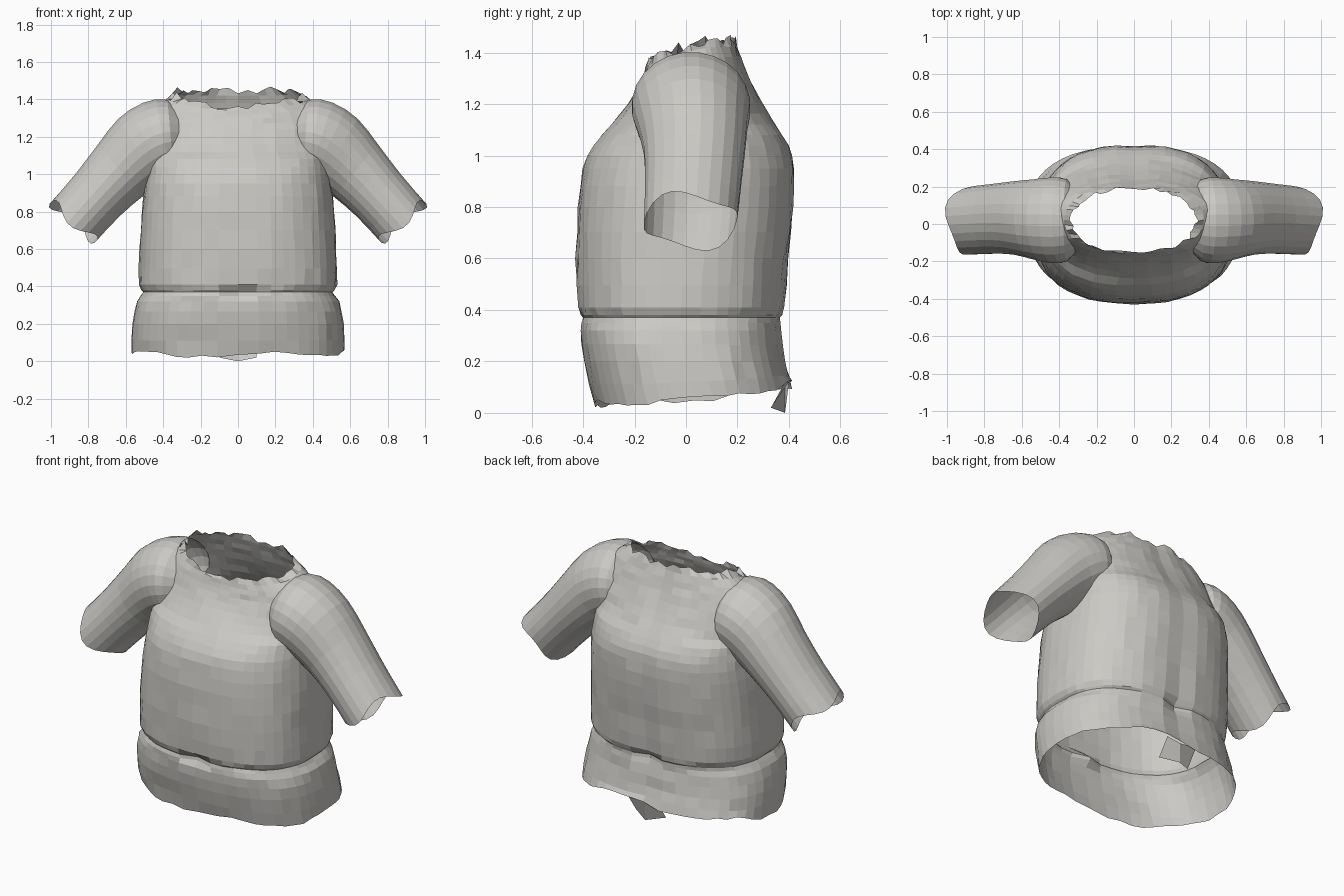
import bpy, bmesh, random
from math import sin, cos, pi, radians, exp
from mathutils import Vector

random.seed(4)
if "Cube" in bpy.data.objects:
    bpy.data.objects.remove(bpy.data.objects["Cube"])

cloth = bpy.data.materials.new("warm grey cloth")
cloth.use_nodes = True
cloth.diffuse_color = (0.6, 0.59, 0.56, 1)
cloth.node_tree.nodes["Principled BSDF"].inputs["Base Color"].default_value = (0.6, 0.59, 0.56, 1)


def spow(v, p):
    return (1 if v >= 0 else -1) * abs(v) ** p


def refine(rows, steps):
    """Smoothly interpolate the section rows."""
    out = []
    last = len(rows) - 1
    for i in range(last):
        a, b = rows[max(i - 1, 0)], rows[i]
        c, d = rows[i + 1], rows[min(i + 2, last)]
        for k in range(steps):
            t = k / steps
            out.append([0.5 * (2 * q + (r - p) * t + (2 * p - 5 * q + 4 * r - s) * t * t
                               + (3 * q - p - 3 * r + s) * t ** 3)
                        for p, q, r, s in zip(a, b, c, d)])
    return out + [list(rows[-1])]


def loft(name, rings):
    """Closed skin over rings, with a fan at each end; returns the fan centres."""
    bm = bmesh.new()
    loops = [[bm.verts.new(p) for p in ring] for ring in rings]
    n = len(loops[0])
    for a, b in zip(loops, loops[1:]):
        for i in range(n):
            j = (i + 1) % n
            bm.faces.new((a[i], a[j], b[j], b[i]))
    centres = []
    for ring in (loops[0], loops[-1]):
        mid = sum((v.co for v in ring), Vector()) / n
        centres.append(mid)
        hub = bm.verts.new(mid)
        for i in range(n):
            bm.faces.new((ring[i], ring[(i + 1) % n], hub))
    bmesh.ops.recalc_face_normals(bm, faces=bm.faces)
    mesh = bpy.data.meshes.new(name)
    bm.to_mesh(mesh)
    bm.free()
    mesh.materials.append(cloth)
    obj = bpy.data.objects.new(name, mesh)
    bpy.context.collection.objects.link(obj)
    return obj, centres


# Torso sections: front z, back z, half width, front y, back y, side lift
torso_rows = refine([
    (.04, .11, .57, -.355, .415, -.02),
    (.2, .2, .565, -.395, .385, 0),
    (.32, .32, .54, -.41, .37, 0),
    (.37, .37, .507, -.405, .37, 0),
    (.41, .41, .53, -.42, .385, 0),
    (.6, .6, .525, -.427, .40, 0),
    (.8, .8, .515, -.42, .42, 0),
    (.95, .95, .50, -.40, .423, 0),
    (1.04, 1.04, .49, -.36, .40, 0),
    (1.12, 1.12, .485, -.29, .35, 0),
    (1.2, 1.21, .48, -.225, .295, 0),
    (1.27, 1.31, .46, -.185, .245, .01),
    (1.32, 1.38, .42, -.165, .215, .02),
    (1.36, 1.45, .335, -.15, .19, .03)], 2)

SIDES = 48
torso_rings = []
for r, (zf, zb, hw, yf, yb, lift) in enumerate(torso_rows):
    neck, hem = r == len(torso_rows) - 1, r == 0
    power = 0.8 if zf < 1.1 else 0.9
    ring = []
    for i in range(SIDES):
        t = 2 * pi * i / SIDES
        cx, cy = spow(sin(t), power), -spow(cos(t), power)
        x, y = hw * cx, (yf + yb) / 2 + (yb - yf) / 2 * cy
        z = zf + (zb - zf) * (cy + 1) / 2 + lift * cx * cx
        # Pinched creases at the waist and a shallow groove down the back
        pinch = exp(-(x / .06) ** 2 - ((z - .36) / .035) ** 2)
        if cy < 0:
            y += .035 * pinch
        else:
            y -= .03 * pinch + .01 * exp(-(x / .04) ** 2)
        # Slight wrinkles, torn neck and uneven hem
        if neck:
            x *= 1 + random.uniform(-.06, .03)
            y += random.uniform(-.01, .01)
            z += random.uniform(-.022, .02)
        elif hem:
            z += .015 * sin(5 * t) + random.uniform(-.01, .01)
        else:
            y += random.uniform(-.004, .004)
            x += random.uniform(-.003, .003)
        ring.append((x, y, z))
    torso_rings.append(ring)
shirt, openings = loft("shirt", torso_rings)

# Sleeve sections: centre x, centre z, tilt, half height, front y, back y
sleeve_rows = refine([
    (.88, .745, 41, .16, -.165, .20),
    (.75, .89, 45, .165, -.16, .215),
    (.63, 1.02, 50, .185, -.165, .23),
    (.53, 1.12, 58, .21, -.19, .24),
    (.44, 1.18, 72, .215, -.21, .25),
    (.36, 1.2, 85, .20, -.20, .24),
    (.28, 1.2, 90, .12, -.12, .16)], 2)

for side, label in ((1, "left"), (-1, "right")):
    rings = []
    for r, (x0, z0, tilt, h, yf, yb) in enumerate(sleeve_rows):
        ring = []
        for i in range(24):
            t = 2 * pi * (i + .5) / 24
            up = h * cos(t)
            drop = .02 * sin(3 * t) if r == 0 else 0
            ring.append((side * (x0 + up * cos(radians(tilt)) + drop),
                         (yf + yb) / 2 + (yb - yf) / 2 * sin(t),
                         z0 + up * sin(radians(tilt)) - drop))
        rings.append(ring)
    sleeve, ends = loft(label + "_sleeve_helper", rings)
    sleeve.hide_render = True
    openings.append(ends[0])
    # Merge the sleeve into the shirt
    mod = shirt.modifiers.new("join", "BOOLEAN")
    mod.operation, mod.solver, mod.object = "UNION", "EXACT", sleeve
    bpy.context.view_layer.update()
    merged = bpy.data.meshes.new_from_object(
        shirt.evaluated_get(bpy.context.evaluated_depsgraph_get()))
    shirt.modifiers.clear()
    shirt.data = merged
    bpy.data.objects.remove(sleeve)

# Open the neck, hem and cuffs
bm = bmesh.new()
bm.from_mesh(shirt.data)
hubs = [v for v in bm.verts if any((v.co - c).length < .001 for c in openings)]
bmesh.ops.delete(bm, geom=hubs, context="VERTS")
for face in bm.faces:
    face.smooth = False
    face.material_index = 0
bm.to_mesh(shirt.data)
bm.free()

# Crumpled flap hanging at the back of the hem
flap = bpy.data.meshes.new("back_hem_flap")
flap.from_pydata([(-.1, .40, .12), (0, .385, .12), (.1, .40, .12),
                  (-.1, .33, .02), (0, .385, 0), (.1, .33, .02)],
                 [], [(0, 1, 4, 3), (1, 2, 5, 4)])
flap.materials.append(cloth)
bpy.context.collection.objects.link(bpy.data.objects.new("back_hem_flap", flap))
